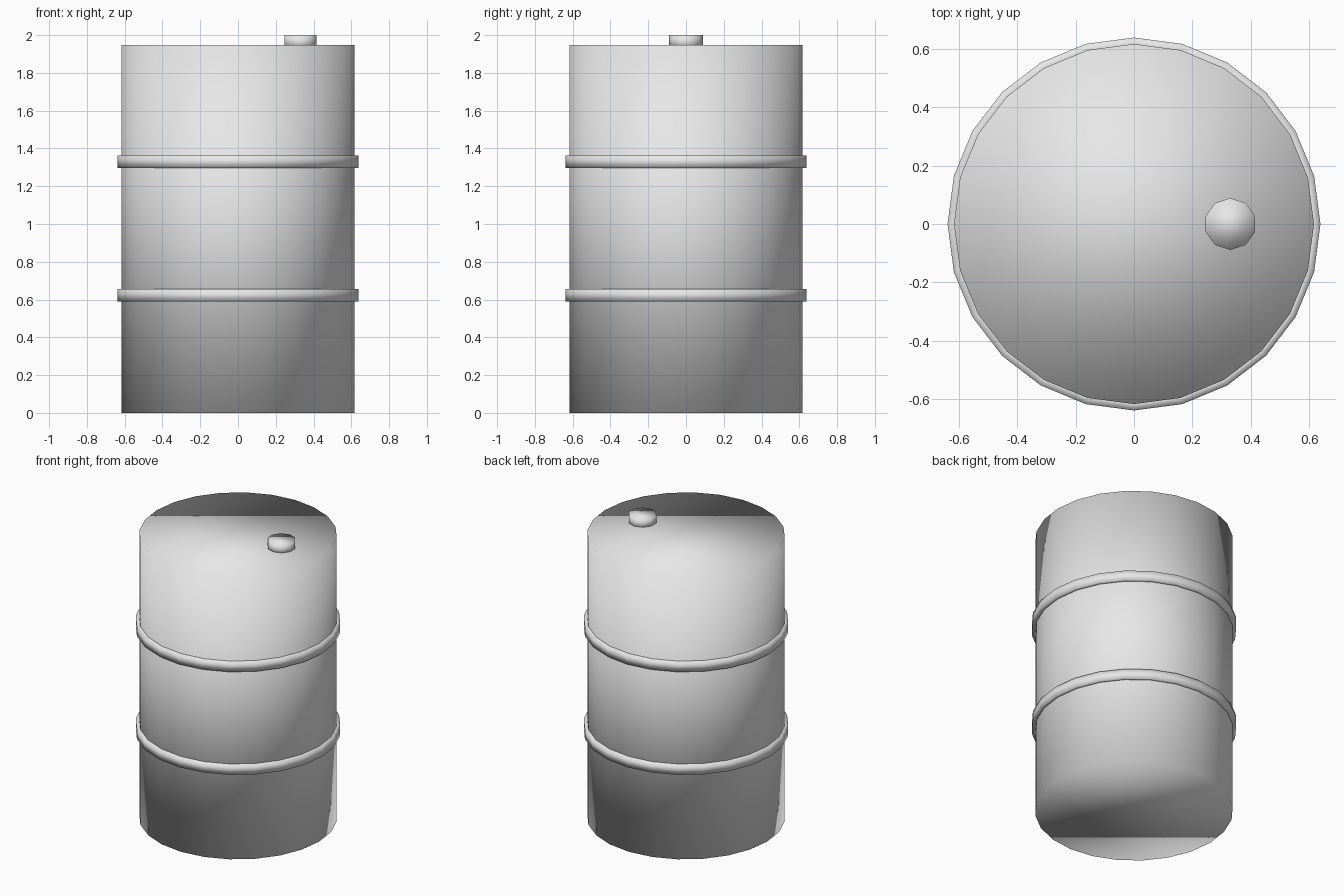
import bpy, bmesh
from math import cos, sin, tau

if "Cube" in bpy.data.objects:
    bpy.data.objects.remove(bpy.data.objects["Cube"])

steel = bpy.data.materials.new("grey steel")
steel.diffuse_color = (0.8, 0.8, 0.8, 1)
steel.use_nodes = True
steel.node_tree.nodes["Principled BSDF"].inputs["Base Color"].default_value = steel.diffuse_color


def finish(name, bm):
    bmesh.ops.recalc_face_normals(bm, faces=bm.faces)
    for f in bm.faces:
        f.smooth = True
    me = bpy.data.meshes.new(name)
    bm.to_mesh(me)
    bm.free()
    me.materials.append(steel)
    bpy.context.collection.objects.link(bpy.data.objects.new(name, me))


def loop(bm, radius, z, sides, x=0.0):
    # Ring of vertices starting on the +y axis
    return [bm.verts.new((x + radius * sin(tau * i / sides),
                          radius * cos(tau * i / sides), z)) for i in range(sides)]


def bridge(bm, a, b):
    n = len(a)
    for i in range(n):
        j = (i + 1) % n
        bm.faces.new((a[i], a[j], b[j], b[i]))


def drum(name, radius, z0, z1, sides, x=0.0):
    bm = bmesh.new()
    low, high = loop(bm, radius, z0, sides, x), loop(bm, radius, z1, sides, x)
    bridge(bm, low, high)
    bm.faces.new(low)
    bm.faces.new(high)
    finish(name, bm)


def hoop(name, inner, outer, z0, z1, sides):
    bm = bmesh.new()
    rings = [loop(bm, r, z, sides) for r, z in
             ((inner, z0), (outer, z0), (outer, z1), (inner, z1))]
    for k in range(4):
        bridge(bm, rings[k], rings[(k + 1) % 4])
    finish(name, bm)


# Barrel body, raised hoops and filler cap
drum("barrel_body", 0.617, 0.0, 1.947, 24)
hoop("lower_hoop", 0.60, 0.639, 0.59, 0.655, 24)
hoop("upper_hoop", 0.60, 0.639, 1.297, 1.362, 24)
drum("filler_cap", 0.089, 1.93, 2.0, 10, 0.33)
